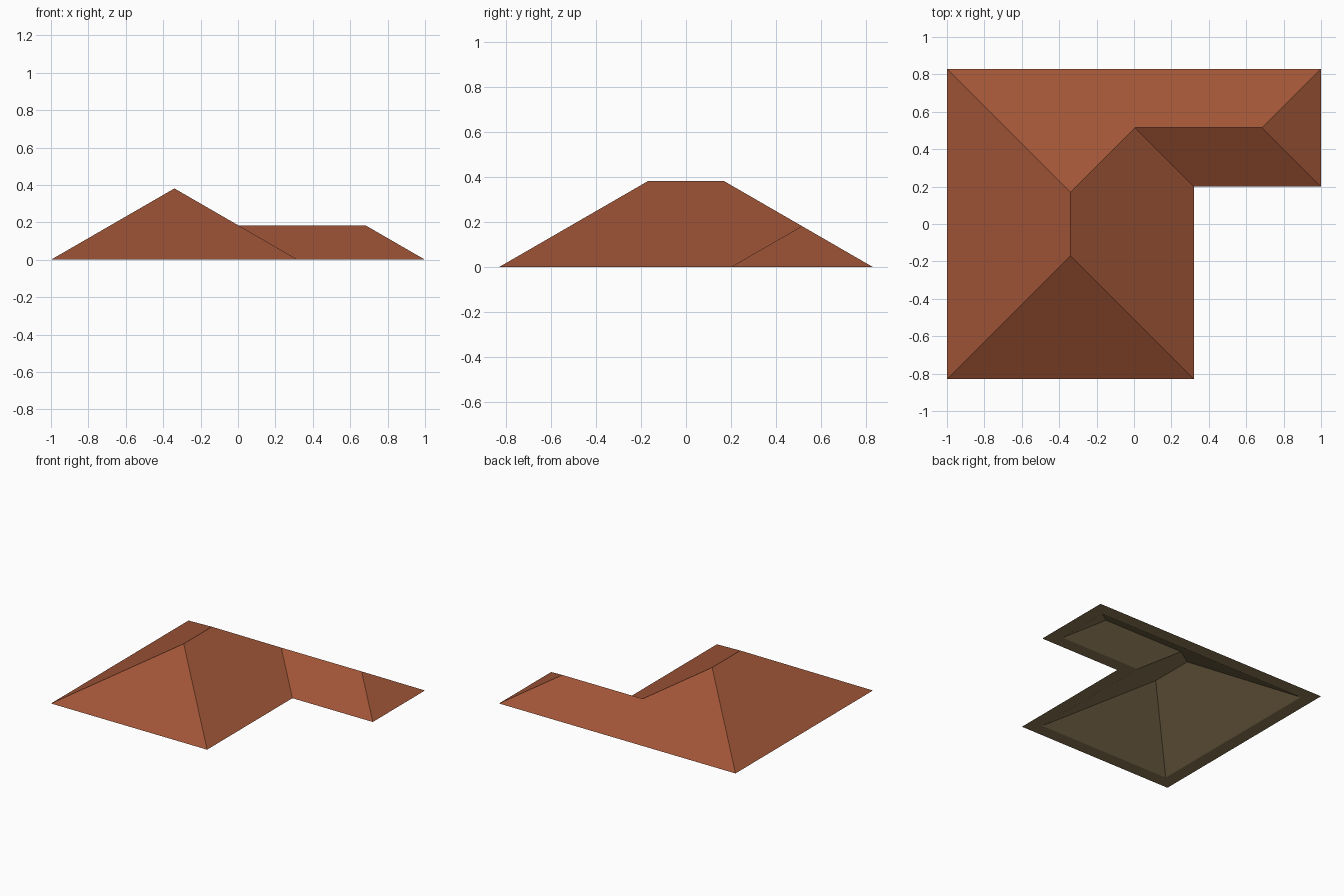
import bpy, bmesh, math

if "Cube" in bpy.data.objects:
    bpy.data.objects.remove(bpy.data.objects["Cube"])

SLOPE = math.tan(math.radians(30))
RIM = 0.10                      # width of the flat eave underside


def material(name, srgb):
    m = bpy.data.materials.new(name)
    lin = [((c / 255 + 0.055) / 1.055) ** 2.4 for c in srgb]
    m.diffuse_color = (*lin, 1)
    m.use_nodes = True
    m.node_tree.nodes["Principled BSDF"].inputs["Base Color"].default_value = m.diffuse_color
    return m


tile = material("roof_brown", (160, 85, 55))
wood = material("underside_tan", (139, 121, 85))

# L-shaped eave outline, with the inward direction of each corner
EAVES = [(-1, -.83, 1, 1), (.32, -.83, -1, 1), (.32, .2, -1, 1),
         (1, .2, -1, 1), (1, .83, -1, -1), (-1, .83, 1, -1)]
# ridge points: x, y, horizontal run from the eave
RIDGES = [(-.34, -.17, .66), (-.34, .17, .66), (.005, .515, .315), (.685, .515, .315)]
# slopes: indices 0-5 are eaves, 6-9 ridges
SLOPES = [(5, 0, 6, 7), (0, 1, 6), (1, 2, 8, 7, 6), (2, 3, 9, 8), (3, 4, 9), (4, 5, 7, 8, 9)]

bm = bmesh.new()


def hip_shell(inset, mat, flip):
    """One skin of the hip roof, stepped in from the eaves by inset."""
    vs = [bm.verts.new((x + dx * inset, y + dy * inset, 0)) for x, y, dx, dy in EAVES]
    vs += [bm.verts.new((x, y, (run - inset) * SLOPE)) for x, y, run in RIDGES]
    for s in SLOPES:
        f = bm.faces.new([vs[i] for i in (reversed(s) if flip else s)])
        f.material_index = mat
    return vs


outer = hip_shell(0, 0, False)
inner = hip_shell(RIM, 1, True)

# flat eave underside joining both skins
for i in range(6):
    j = (i + 1) % 6
    f = bm.faces.new((outer[j], outer[i], inner[i], inner[j]))
    f.material_index = 1

me = bpy.data.meshes.new("hip_roof")
bm.to_mesh(me)
bm.free()
me.materials.append(tile)
me.materials.append(wood)
bpy.context.collection.objects.link(bpy.data.objects.new("hip_roof", me))
